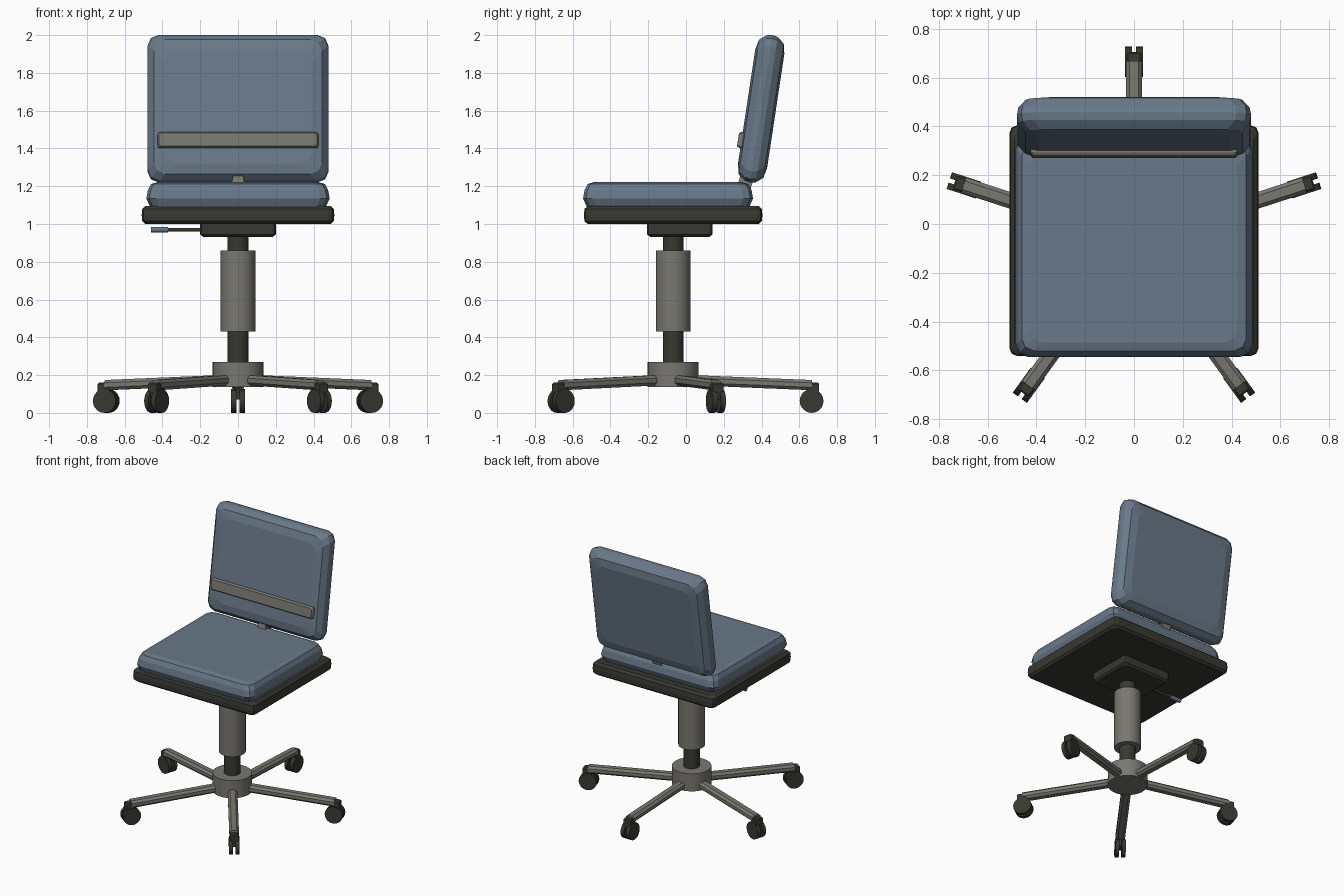
import bpy, bmesh, math
from mathutils import Matrix, Vector

if "Cube" in bpy.data.objects:
    bpy.data.objects.remove(bpy.data.objects["Cube"])


def mat(name, c):
    m = bpy.data.materials.new(name)
    m.diffuse_color = (*c, 1)
    m.use_nodes = True
    m.node_tree.nodes["Principled BSDF"].inputs["Base Color"].default_value = m.diffuse_color
    return m


BLUE = mat("blue_fabric", (0.14, 0.19, 0.25))
GREY = mat("warm_grey_metal", (0.19, 0.185, 0.16))
DARK = mat("dark_plastic", (0.04, 0.04, 0.032))
CY = -0.068  # y of the column axis


def finish(name, bm, material, matrix=Matrix(), smooth=False):
    bmesh.ops.recalc_face_normals(bm, faces=bm.faces[:])
    me = bpy.data.meshes.new(name)
    bm.to_mesh(me)
    bm.free()
    me.materials.append(material)
    ob = bpy.data.objects.new(name, me)
    bpy.context.collection.objects.link(ob)
    ob.matrix_world = matrix
    if smooth:
        bpy.context.view_layer.objects.active = ob
        bpy.ops.object.select_all(action='DESELECT')
        ob.select_set(True)
        bpy.ops.object.shade_smooth_by_angle(angle=math.radians(35))
    return ob


def slab(name, w, d, corner, layers, material, matrix=Matrix()):
    """Stacked rectangles with cut corners; layers are (inset, height)."""
    bm = bmesh.new()
    rings = []
    for inset, z in layers:
        x, y, c = w / 2 - inset, d / 2 - inset, corner
        k = c * 0.3
        quarter = [(x, y - c), (x - k, y - k), (x - c, y)]
        pts = quarter + [(-a, b) for a, b in reversed(quarter)]
        pts += [(-a, -b) for a, b in quarter]
        pts += [(a, -b) for a, b in reversed(quarter)]
        rings.append([bm.verts.new((a, b, z)) for a, b in pts])
    n = len(rings[0])
    for lo, hi in zip(rings, rings[1:]):
        for i in range(n):
            bm.faces.new((lo[i], lo[(i + 1) % n], hi[(i + 1) % n], hi[i]))
    bm.faces.new(rings[0])
    bm.faces.new(rings[-1])
    return finish(name, bm, material, matrix)


def rod(name, p, q, r, material, sides=32):
    p, q = Vector(p), Vector(q)
    bm = bmesh.new()
    bmesh.ops.create_cone(bm, cap_ends=True, segments=sides, radius1=r,
                          radius2=r, depth=(q - p).length)
    rot = (q - p).to_track_quat('Z', 'Y').to_matrix().to_4x4()
    bm.transform(Matrix.Translation((p + q) / 2) @ rot)
    return bm if name is None else finish(name, bm, material, smooth=True)


# Seat plate, cushion and tilt mechanism
slab("seat_plate", 1.02, 0.945, 0.03,
     [(0.02, 1.0), (0.003, 1.015), (0, 1.047), (0.003, 1.08), (0.02, 1.095)],
     DARK, Matrix.Translation((0, -0.068, 0)))
slab("seat_cushion", 0.97, 0.90, 0.05,
     [(0.02, 1.09), (0, 1.135), (0.008, 1.18), (0.025, 1.212), (0.06, 1.222)],
     BLUE, Matrix.Translation((0, -0.095, 0)))
slab("tilt_mechanism", 0.40, 0.345, 0.02,
     [(0.015, 0.932), (0, 0.945), (0, 1.01)],
     DARK, Matrix.Translation((0, -0.033, 0)))

# Backrest, leaning back
lean = Matrix.Rotation(math.radians(-8.6), 4, 'X')
back = Matrix.Translation((0, 0.398, 1.61)) @ lean
slab("backrest", 0.96, 0.79, 0.06,
     [(0.09, -0.078), (0.035, -0.066), (0.006, -0.03), (0, 0),
      (0.006, 0.03), (0.035, 0.066), (0.09, 0.078)],
     BLUE, back @ Matrix.Rotation(math.radians(90), 4, 'X'))
slab("back_support_bar", 0.85, 0.085, 0.012,
     [(0, 0.06), (0, 0.085), (0.008, 0.097)], GREY,
     back @ Matrix.Translation((0, 0, -0.18)) @ Matrix.Rotation(math.radians(90), 4, 'X'))

# Tapered bracket joining seat to backrest
bm = bmesh.new()
bmesh.ops.create_cube(bm, size=1)
for v in bm.verts:
    top = v.co.z > 0
    v.co.x *= 0.04 if top else 0.085
    v.co.y = (0.335 if top else 0.30) + v.co.y * 0.075
    v.co.z = 1.29 if top else 1.17
finish("back_bracket", bm, GREY)

# Gas column and hub
rod("column_inner", (0, CY, 0.2), (0, CY, 0.95), 0.055, DARK)
rod("column_sleeve", (0, CY, 0.43), (0, CY, 0.86), 0.092, GREY)
rod("base_hub", (0, CY, 0.138), (0, CY, 0.27), 0.135, GREY)

# Height lever
rod("lever_rod", (-0.38, -0.06, 0.97), (-0.15, -0.06, 0.97), 0.009, DARK, 12)
rod("lever_handle", (-0.46, -0.06, 0.97), (-0.37, -0.06, 0.97), 0.015, BLUE, 12)

# Five legs with twin-wheel casters
for i in range(5):
    spin = Matrix.Translation((0, CY, 0)) @ Matrix.Rotation(math.radians(90 + 72 * i), 4, 'Z')
    bm = bmesh.new()
    rings = []
    for r, z in ((0.08, 0.174), (0.735, 0.147)):
        sec = [(0.033, -0.012), (0.033, 0.012), (0.018, 0.027), (-0.018, 0.027),
               (-0.033, 0.012), (-0.033, -0.012), (-0.018, -0.027), (0.018, -0.027)]
        rings.append([bm.verts.new((r, y, z + h)) for y, h in sec])
    for k in range(8):
        j = (k + 1) % 8
        bm.faces.new((rings[0][k], rings[0][j], rings[1][j], rings[1][k]))
    bm.faces.new(rings[0])
    bm.faces.new(rings[1])
    finish(f"leg_{i + 1}", bm, GREY, spin)
    slab(f"caster_fork_{i + 1}", 0.066, 0.06, 0.006,
         [(0, 0.07), (0, 0.152), (0.006, 0.16)], DARK,
         spin @ Matrix.Translation((0.74, 0, 0)))
    for side in (-1, 1):
        bm = rod(None, (0.733, side * 0.009, 0.063), (0.733, side * 0.036, 0.063), 0.063, DARK, 20)
        finish(f"caster_wheel_{i + 1}_{'left' if side > 0 else 'right'}", bm, DARK, spin, True)
